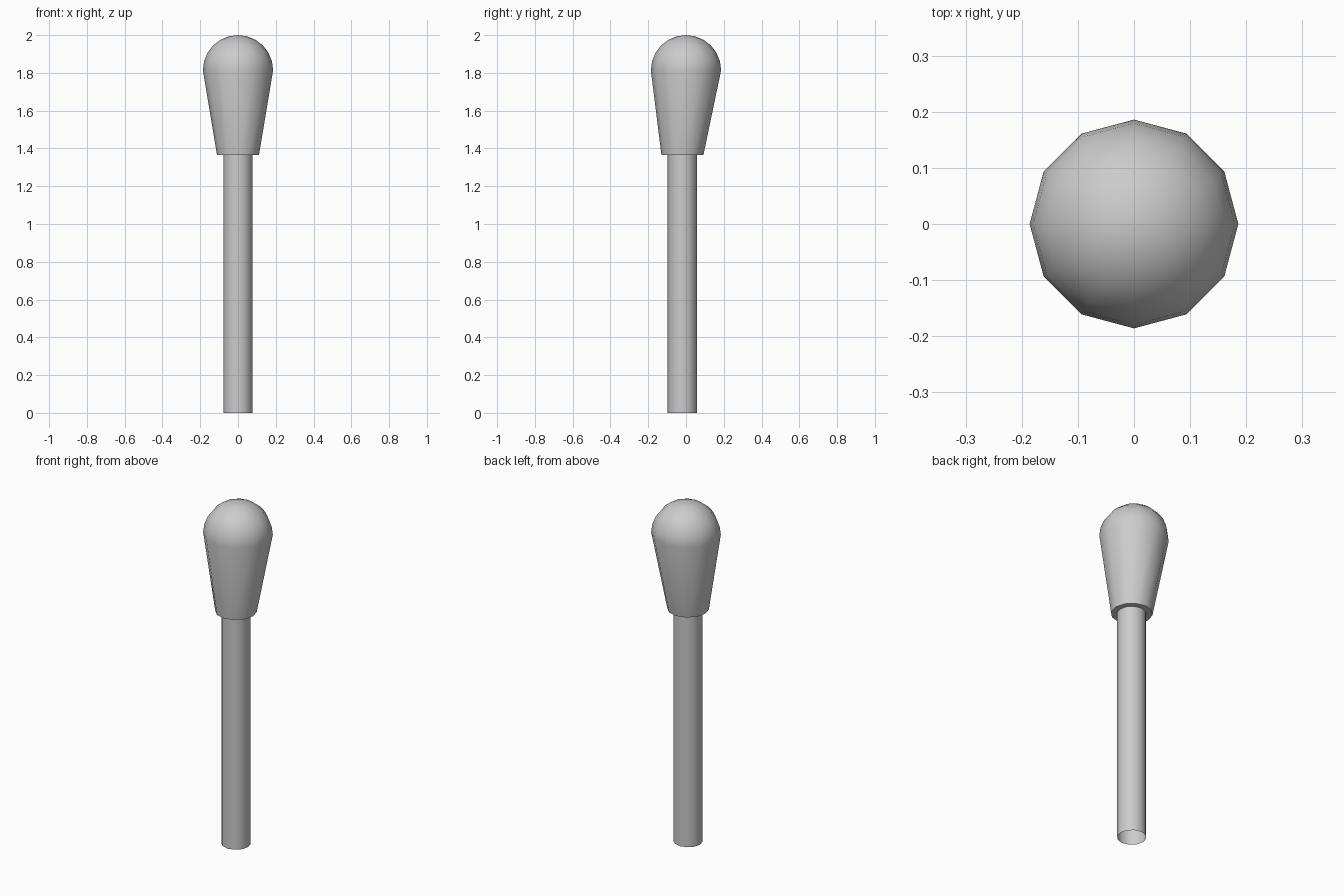
import bpy, bmesh, math

if "Cube" in bpy.data.objects:
    bpy.data.objects.remove(bpy.data.objects["Cube"])

SIDES = 12


def lathe(name, rings, cap_end=False):
    """Skin a stack of (radius, y offset, z) rings; radius 0 closes to a point."""
    bm = bmesh.new()
    loops = []
    for r, y, z in rings:
        if r == 0:
            loops.append([bm.verts.new((0, y, z))] * SIDES)
        else:
            loops.append([bm.verts.new((r * math.cos(math.tau * i / SIDES),
                                        y + r * math.sin(math.tau * i / SIDES), z))
                          for i in range(SIDES)])
    for a, b in zip(loops, loops[1:]):
        for i in range(SIDES):
            j = (i + 1) % SIDES
            corners = dict.fromkeys((a[i], a[j], b[j], b[i]))
            bm.faces.new(list(corners))
    bm.normal_update()
    mesh = bpy.data.meshes.new(name)
    bm.to_mesh(mesh)
    bm.free()
    obj = bpy.data.objects.new(name, mesh)
    bpy.context.collection.objects.link(obj)
    bpy.context.view_layer.objects.active = obj
    obj.select_set(True)
    bpy.ops.object.shade_smooth_by_angle(angle=math.radians(40))
    obj.select_set(False)
    return obj


STEM_R, STEM_Y, JOIN_Z = 0.078, -0.019, 1.364
HEAD_R = 0.186
DOME_Z = 2.0 - HEAD_R

# Open-ended straight stem
lathe("stem", [(STEM_R, STEM_Y, 0), (STEM_R, STEM_Y, JOIN_Z)])

# Head: underside ring, leaning tapered body, then a round dome
head = [(STEM_R, STEM_Y, JOIN_Z), (0.111, STEM_Y, JOIN_Z)]
for k in range(6):
    a = math.radians(15 * k)
    head.append((HEAD_R * math.cos(a), 0, DOME_Z + HEAD_R * math.sin(a)))
head.append((0, 0, 2.0))
lathe("head", head)
